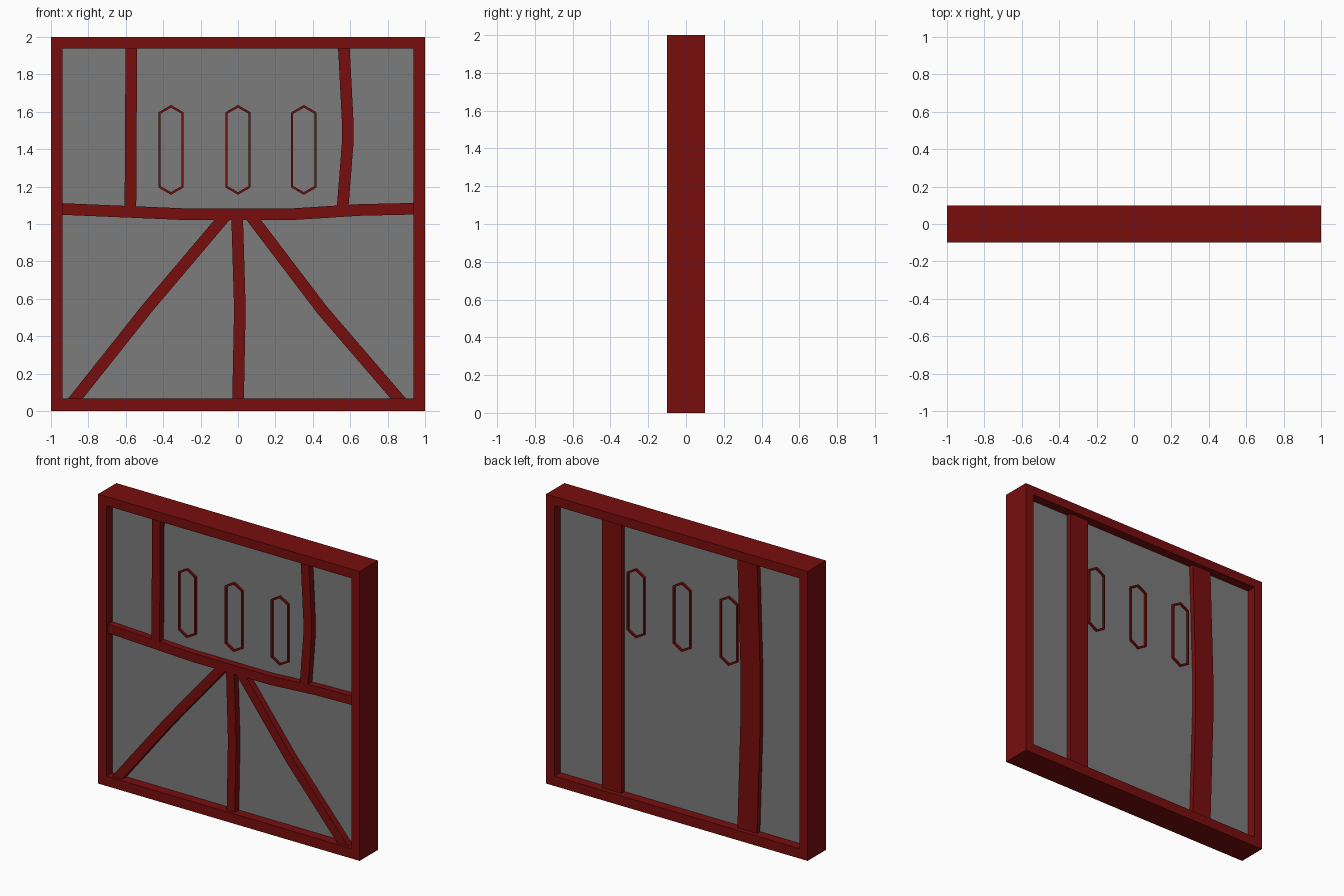
import bpy
import bmesh
from mathutils import Vector

if "Cube" in bpy.data.objects:
    bpy.data.objects.remove(bpy.data.objects["Cube"], do_unlink=True)


def make_material(name, color):
    mat = bpy.data.materials.new(name)
    mat.use_nodes = True
    mat.diffuse_color = color
    mat.node_tree.nodes["Principled BSDF"].inputs["Base Color"].default_value = color
    return mat


RED = make_material("dark red timber", (0.19, 0.004, 0.004, 1))
GREY = make_material("grey plaster", (0.2, 0.2, 0.2, 1))


def finish(name, bm, mat):
    bmesh.ops.recalc_face_normals(bm, faces=bm.faces)
    mesh = bpy.data.meshes.new(name)
    bm.to_mesh(mesh)
    bm.free()
    mesh.materials.append(mat)
    obj = bpy.data.objects.new(name, mesh)
    bpy.context.collection.objects.link(obj)
    return obj


def extrude_faces(bm, y0, y1):
    """Give flat faces lying at y0 a thickness reaching to y1."""
    result = bmesh.ops.extrude_face_region(bm, geom=bm.faces[:], use_keep_orig=True)
    verts = [g for g in result["geom"] if isinstance(g, bmesh.types.BMVert)]
    bmesh.ops.translate(bm, verts=verts, vec=(0, y1 - y0, 0))


def ring(name, outer, inner, y0, y1, mat):
    """Hollow border between two matching outlines in x and z."""
    bm = bmesh.new()
    loops = [[[bm.verts.new((x, y, z)) for x, z in outline]
              for outline in (outer, inner)] for y in (y0, y1)]
    (fo, fi), (bo, bi) = loops
    n = len(outer)
    for i in range(n):
        j = (i + 1) % n
        for a, b in ((fo, fi), (fi, bi), (bi, bo), (bo, fo)):
            bm.faces.new((a[i], a[j], b[j], b[i]))
    return finish(name, bm, mat)


def beam(name, path, width, y0, y1):
    """Timber of constant width along a bent path, with mitred bends."""
    pts = [Vector(p) for p in path]
    dirs = [(b - a).normalized() for a, b in zip(pts, pts[1:])]
    bm = bmesh.new()
    rows = []
    for i, p in enumerate(pts):
        before, after = dirs[max(i - 1, 0)], dirs[min(i, len(dirs) - 1)]
        mid = (before + after).normalized()
        side = Vector((-mid.y, mid.x)) * (width / 2 / mid.dot(after))
        rows.append([bm.verts.new((q.x, y, q.y))
                     for q, y in ((p + side, y0), (p - side, y0),
                                  (p - side, y1), (p + side, y1))])
    for a, b in zip(rows, rows[1:]):
        for k in range(4):
            m = (k + 1) % 4
            bm.faces.new((a[k], a[m], b[m], b[k]))
    bm.faces.new(rows[0])
    bm.faces.new(rows[-1])
    return finish(name, bm, RED)


def rectangle(x, z0, z1):
    return [(-x, z0), (x, z0), (x, z1), (-x, z1)]


# Outer frame
ring("outer_frame", rectangle(1, 0, 2), rectangle(0.937, 0.068, 1.937), -0.1, 0.1, RED)

# Wall panel
bm = bmesh.new()
bmesh.ops.create_cube(bm, size=1)
bmesh.ops.scale(bm, verts=bm.verts, vec=(1.9, 0.07, 1.9))
bmesh.ops.translate(bm, verts=bm.verts, vec=(0, 0, 1))
finish("wall_panel", bm, GREY)

# Front timbers
FRONT = {
    "cross_beam": [(-0.96, 1.081), (-0.3, 1.053), (0.3, 1.053), (0.65, 1.075), (0.96, 1.082)],
    "upper_right_post": [(-0.57, 1.96), (-0.575, 1.08)],
    "upper_left_post": [(0.565, 1.96), (0.586, 1.55), (0.586, 1.43), (0.557, 1.06)],
    "lower_right_brace": [(-0.89, 0.04), (-0.485, 0.55), (-0.07, 1.04)],
    "lower_middle_post": [(0, 0.04), (0.01, 0.55), (-0.005, 1.05)],
    "lower_left_brace": [(0.88, 0.04), (0.45, 0.54), (0.07, 1.04)],
}
for name, path in FRONT.items():
    beam(name, path, 0.062, -0.08, -0.02)

# Wide back timbers
beam("back_left_post", [(0.52, 0.04), (0.52, 1.96)], 0.15, 0.02, 0.068)
beam("back_right_post", [(-0.515, 0.04), (-0.54, 0.85), (-0.54, 1.15), (-0.515, 1.96)],
     0.15, 0.02, 0.068)


# Long hexagonal window rims, showing on both sides
def hexagon(cx, half, low, shoulder):
    mid = 1.396
    return [(cx, mid - low), (cx + half, mid - shoulder), (cx + half, mid + shoulder),
            (cx, mid + low), (cx - half, mid + shoulder), (cx - half, mid - shoulder)]


for label, cx in (("right", -0.358), ("middle", 0), ("left", 0.352)):
    ring(label + "_window_rim", hexagon(cx, 0.068, 0.24, 0.2),
         hexagon(cx, 0.057, 0.226, 0.193), -0.048, 0.048, RED)
